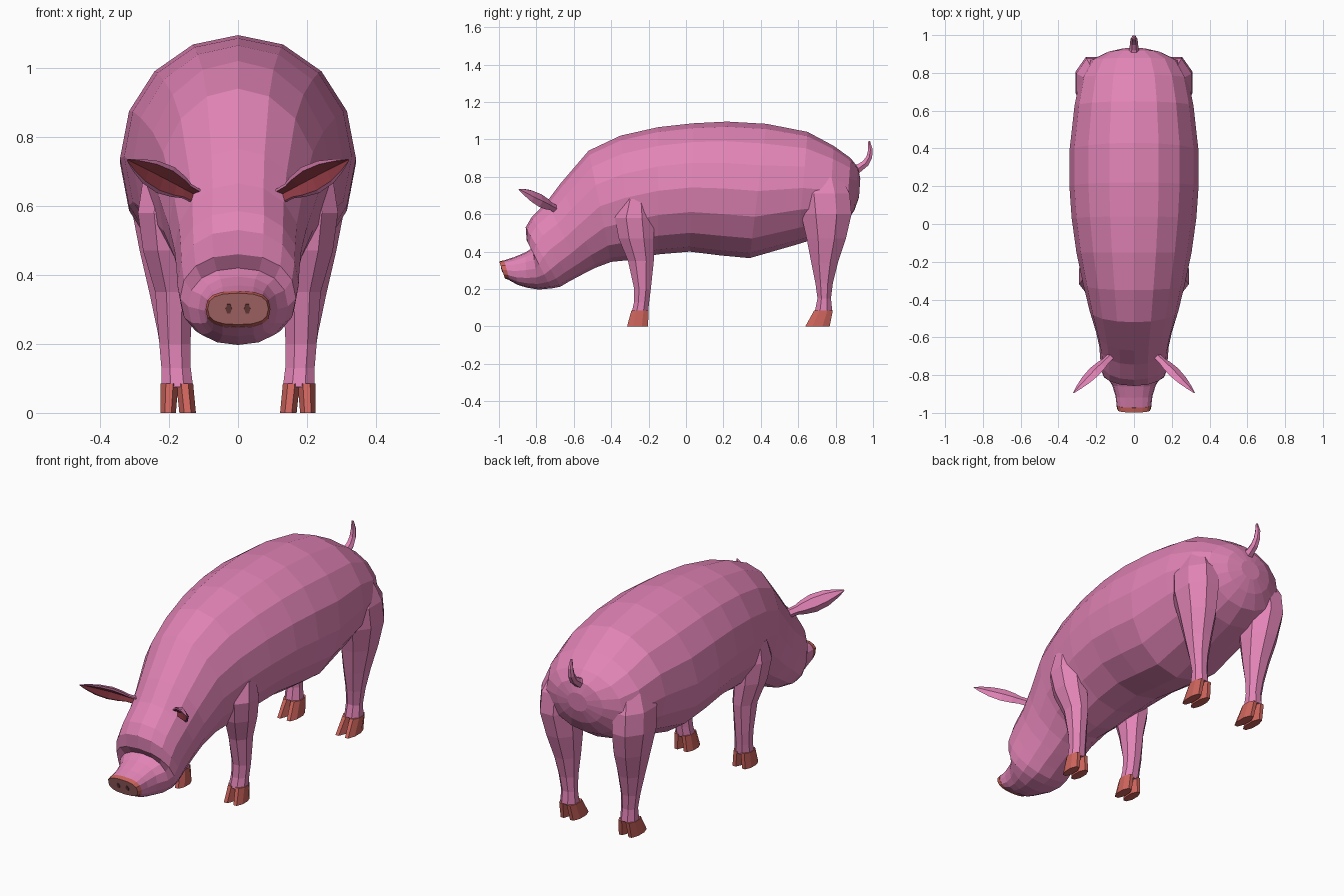
import bpy, bmesh, math
from mathutils import Vector

if "Cube" in bpy.data.objects:
    bpy.data.objects.remove(bpy.data.objects["Cube"])


def material(name, rgb):
    m = bpy.data.materials.new(name)
    m.diffuse_color = (*rgb, 1)
    m.use_nodes = True
    m.node_tree.nodes["Principled BSDF"].inputs["Base Color"].default_value = m.diffuse_color
    return m


SKIN = material("pink_skin", (0.76, 0.23, 0.47))
HOOF = material("red_hoof", (0.62, 0.13, 0.11))
PAD = material("snout_brown", (0.47, 0.17, 0.165))
EAR = material("inner_ear_red", (0.36, 0.055, 0.075))
DARK = material("nostril_dark", (0.16, 0.05, 0.05))


def loft(name, rings, mats, cap_mat=0, rule=None):
    """Skin a list of rings; rule(side index) picks the side material."""
    bm = bmesh.new()
    vs = [[bm.verts.new(p) for p in r] for r in rings]
    n = len(rings[0])
    for a, b in zip(vs, vs[1:]):
        for i in range(n):
            j = (i + 1) % n
            f = bm.faces.new((a[i], a[j], b[j], b[i]))
            f.material_index = rule(i) if rule else 0
    bm.faces.new(vs[0][::-1])
    bm.faces.new(vs[-1]).material_index = cap_mat
    bmesh.ops.recalc_face_normals(bm, faces=bm.faces)
    me = bpy.data.meshes.new(name)
    bm.to_mesh(me)
    bm.free()
    for m in mats:
        me.materials.append(m)
    ob = bpy.data.objects.new(name, me)
    bpy.context.collection.objects.link(ob)
    return ob


def spow(v, p):
    return math.copysign(abs(v) ** p, v)


def section(yt, zt, yb, zb, w, p=1.0, n=16):
    """Oval ring between a top and a bottom point on the centre plane."""
    ring = []
    for i in range(n):
        a = 2 * math.pi * i / n
        k = (1 + spow(math.cos(a), p)) / 2
        ring.append((w * spow(math.sin(a), p), yb + (yt - yb) * k, zb + (zt - zb) * k))
    return ring


def slab(s, z, x0, x1, y0, y1, n=8):
    """Horizontal rounded ring of a leg, mirrored by s."""
    ring = []
    for i in range(n):
        a = 2 * math.pi * (i + 0.5) / n
        ring.append((s * ((x0 + x1) / 2 + (x1 - x0) / 2 * math.cos(a) / 0.924),
                     (y0 + y1) / 2 + (y1 - y0) / 2 * math.sin(a) / 0.924, z))
    return ring


# Body and head: top y, top z, bottom y, bottom z, half width, roundness
BODY = [
    (-.975, .352, -.945, .247, .092, .75), (-.92, .37, -.90, .222, .098, .8),
    (-.86, .395, -.85, .207, .115, .85), (-.82, .42, -.79, .197, .145, .9),
    (-.852, .46, -.72, .203, .168, .9), (-.857, .53, -.67, .213, .176, .9),
    (-.825, .585, -.62, .243, .178, .9), (-.745, .665, -.55, .28, .184, .95),
    (-.67, .765, -.48, .315, .20), (-.52, .94, -.40, .345, .235),
    (-.35, 1.02, -.30, .355, .268), (-.15, 1.065, -.15, .385, .305),
    (.04, 1.086, .02, .40, .33), (.22, 1.095, .18, .38, .342),
    (.43, 1.083, .34, .365, .342), (.65, 1.04, .60, .44, .315),
    (.79, .965, .76, .49, .285), (.88, .90, .855, .55, .23),
    (.92, .85, .90, .62, .14), (.932, .79, .925, .69, .06)]
loft("body", [section(*s) for s in BODY], [SKIN])

# Snout pad with lighter rim and nostrils
loft("snout_pad", [section(-.973, .354, -.943, .247, .094, .75),
                   section(-.998, .347, -.968, .256, .088, .75)], [HOOF, PAD], cap_mat=1)
up = Vector((0, -.03, .091)).normalized()
out = Vector((0, -.95, -.313))
for s, side in ((-1, "left"), (1, "right")):
    c = Vector((s * .027, -.983, .302))
    rings = [[c + out * d + up * (.016 * math.sin(t)) + Vector((.009 * math.cos(t), 0, 0))
              for t in [math.pi * k / 3 for k in range(6)]] for d in (-.003, .003)]
    loft(side + "_nostril", rings, [DARK])

# Legs: z, inner x, outer x, front y, back y
FRONT = [(.075, .13, .222, -.29, -.203), (.13, .137, .222, -.278, -.197),
         (.20, .138, .228, -.277, -.188), (.35, .13, .24, -.31, -.172),
         (.47, .13, .275, -.36, -.17), (.58, .13, .29, -.38, -.175),
         (.68, .14, .275, -.34, -.20)]
REAR = [(.085, .135, .222, .69, .782), (.15, .14, .22, .703, .775),
        (.23, .14, .232, .692, .785), (.34, .13, .255, .67, .812),
        (.47, .12, .285, .645, .855), (.60, .12, .31, .615, .885),
        (.71, .12, .305, .605, .875), (.80, .12, .27, .65, .83)]
# Hoof toes: front y, back y at ground and at the ankle
HOOVES = {"front": (-.315, -.203, -.292, -.20), "rear": (.638, .768, .685, .785)}
for s, side in ((-1, "left"), (1, "right")):
    for kind, table in (("front", FRONT), ("rear", REAR)):
        loft(f"{side}_{kind}_leg", [slab(s, *r) for r in table], [SKIN])
        y0, y1, y2, y3 = HOOVES[kind]
        for toe, a, b, c, d in (("inner", .122, .17, .130, .179),
                                ("outer", .18, .225, .173, .224)):
            loft(f"{side}_{kind}_{toe}_toe",
                 [slab(s, 0, a, b, y0, y1), slab(s, .085, c, d, y2, y3)], [HOOF])

# Ears: leaf with a sunken inner face, on a short stalk
axis = Vector((.19, -.18, .10))
face = Vector((-.5, -.8, -.5)).normalized()
wide = face.cross(axis).normalized()
CROSS = [(1, 0), (.5, -1), (-.5, -1), (-1, 0), (-.75, .15), (0, -.45), (.75, .15)]
LEAF = [(-.15, .022, .022), (.1, .025, .022), (.22, .036, .026), (.42, .046, .028),
        (.65, .040, .022), (.85, .022, .013), (1.0, .003, .003)]
for s, side in ((-1, "left"), (1, "right")):
    rings = []
    for t, w, th in LEAF:
        c = Vector((.13, -.715, .633)) + axis * t
        pts = [c + wide * (w * u) + face * (th * v) for u, v in CROSS]
        rings.append([(s * p.x, p.y, p.z) for p in pts])
    loft(side + "_ear", rings, [SKIN, EAR], rule=lambda i: 1 if i in (4, 5) else 0)

# Tail: tapered curl
PATH = [(.90, .835, .032), (.93, .85, .024), (.96, .872, .021),
        (.98, .905, .018), (.986, .945, .014), (.979, .99, .006)]
rings = []
for i, (y, z, r) in enumerate(PATH):
    a, b = PATH[max(i - 1, 0)], PATH[min(i + 1, len(PATH) - 1)]
    d = Vector((0, b[0] - a[0], b[1] - a[1])).normalized()
    side = Vector((1, 0, 0))
    nrm = d.cross(side)
    rings.append([Vector((0, y, z)) + r * (side * math.cos(t) + nrm * math.sin(t))
                  for t in [math.pi * k / 3 for k in range(6)]])
loft("tail", rings, [SKIN])
